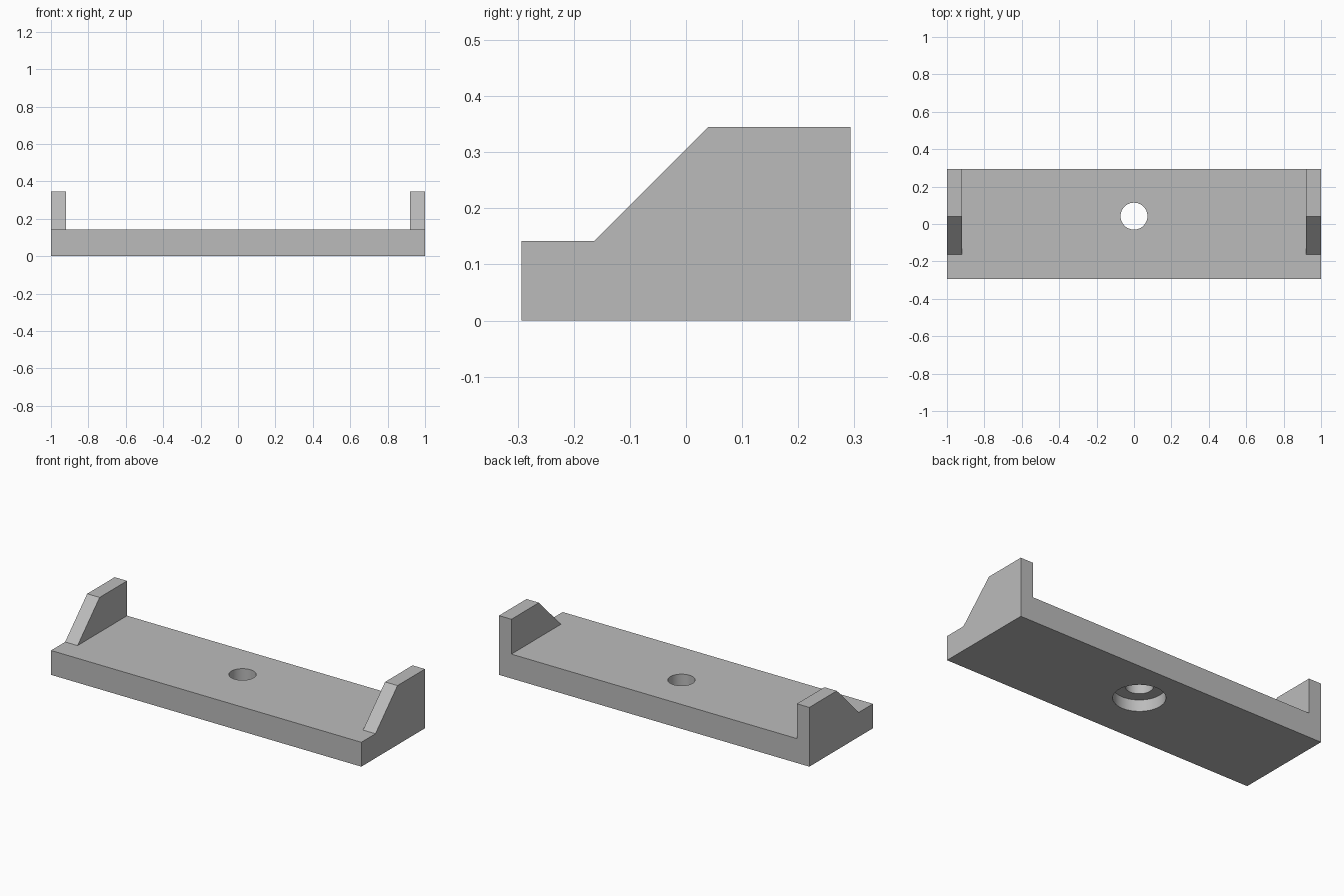
import bpy
import bmesh
from mathutils import Matrix, Vector

cube = bpy.data.objects.get("Cube")
if cube:
    bpy.data.objects.remove(cube, do_unlink=True)

# Main dimensions
HALF_LENGTH, HALF_DEPTH = 1.0, 0.293
PLATE_TOP, CHEEK_TOP = 0.142, 0.345
CHEEK_INNER = 0.92
SLOPE_FOOT, SLOPE_HEAD = -0.163, 0.04
HOLE_Y = 0.042

grey = bpy.data.materials.new("plain_grey")
grey.use_nodes = True
colour = (0.5, 0.5, 0.5, 1)
grey.diffuse_color = colour
grey.node_tree.nodes["Principled BSDF"].inputs["Base Color"].default_value = colour


def add_object(name, bm):
    bmesh.ops.recalc_face_normals(bm, faces=bm.faces)
    mesh = bpy.data.meshes.new(name)
    bm.to_mesh(mesh)
    bm.free()
    mesh.materials.append(grey)
    obj = bpy.data.objects.new(name, mesh)
    bpy.context.collection.objects.link(obj)
    return obj


def extrude_side(name, profile, half_width):
    """Extrude a (y, z) outline across x."""
    bm = bmesh.new()
    face = bm.faces.new([bm.verts.new((-half_width, y, z)) for y, z in profile])
    result = bmesh.ops.extrude_face_region(bm, geom=[face])
    verts = [g for g in result["geom"] if isinstance(g, bmesh.types.BMVert)]
    bmesh.ops.translate(bm, verts=verts, vec=Vector((2 * half_width, 0, 0)))
    return add_object(name, bm)


def drill(name, radius, bottom, top):
    """Upright cylinder used as a cutter."""
    bm = bmesh.new()
    bmesh.ops.create_cone(
        bm, cap_ends=True, segments=48, radius1=radius, radius2=radius,
        depth=top - bottom,
        matrix=Matrix.Translation((0, HOLE_Y, (bottom + top) / 2)))
    return add_object(name, bm)


def cut(target, cutter):
    cutter.hide_render = True
    mod = target.modifiers.new(cutter.name, "BOOLEAN")
    mod.operation = "DIFFERENCE"
    mod.solver = "EXACT"
    mod.object = cutter
    bpy.context.view_layer.objects.active = target
    bpy.ops.object.modifier_apply(modifier=mod.name)
    bpy.data.objects.remove(cutter, do_unlink=True)


# Bracket body with the sloped end cheek outline
bracket = extrude_side("bracket_body", [
    (-HALF_DEPTH, 0), (HALF_DEPTH, 0), (HALF_DEPTH, CHEEK_TOP),
    (SLOPE_HEAD, CHEEK_TOP), (SLOPE_FOOT, PLATE_TOP), (-HALF_DEPTH, PLATE_TOP)],
    HALF_LENGTH)

# Open channel between the two cheeks
cut(bracket, extrude_side("channel_cutter", [
    (SLOPE_FOOT - 0.05, PLATE_TOP), (0.5, PLATE_TOP),
    (0.5, 0.5), (SLOPE_FOOT - 0.05, 0.5)], CHEEK_INNER))

# Screw hole with a wider counterbore underneath
cut(bracket, drill("hole_cutter", 0.072, -0.1, 0.3))
cut(bracket, drill("counterbore_cutter", 0.136, -0.1, 0.067))

# Smooth hole walls, sharp edges elsewhere
bpy.ops.object.select_all(action="DESELECT")
bracket.select_set(True)
bpy.context.view_layer.objects.active = bracket
bpy.ops.object.shade_smooth_by_angle(angle=0.5)
